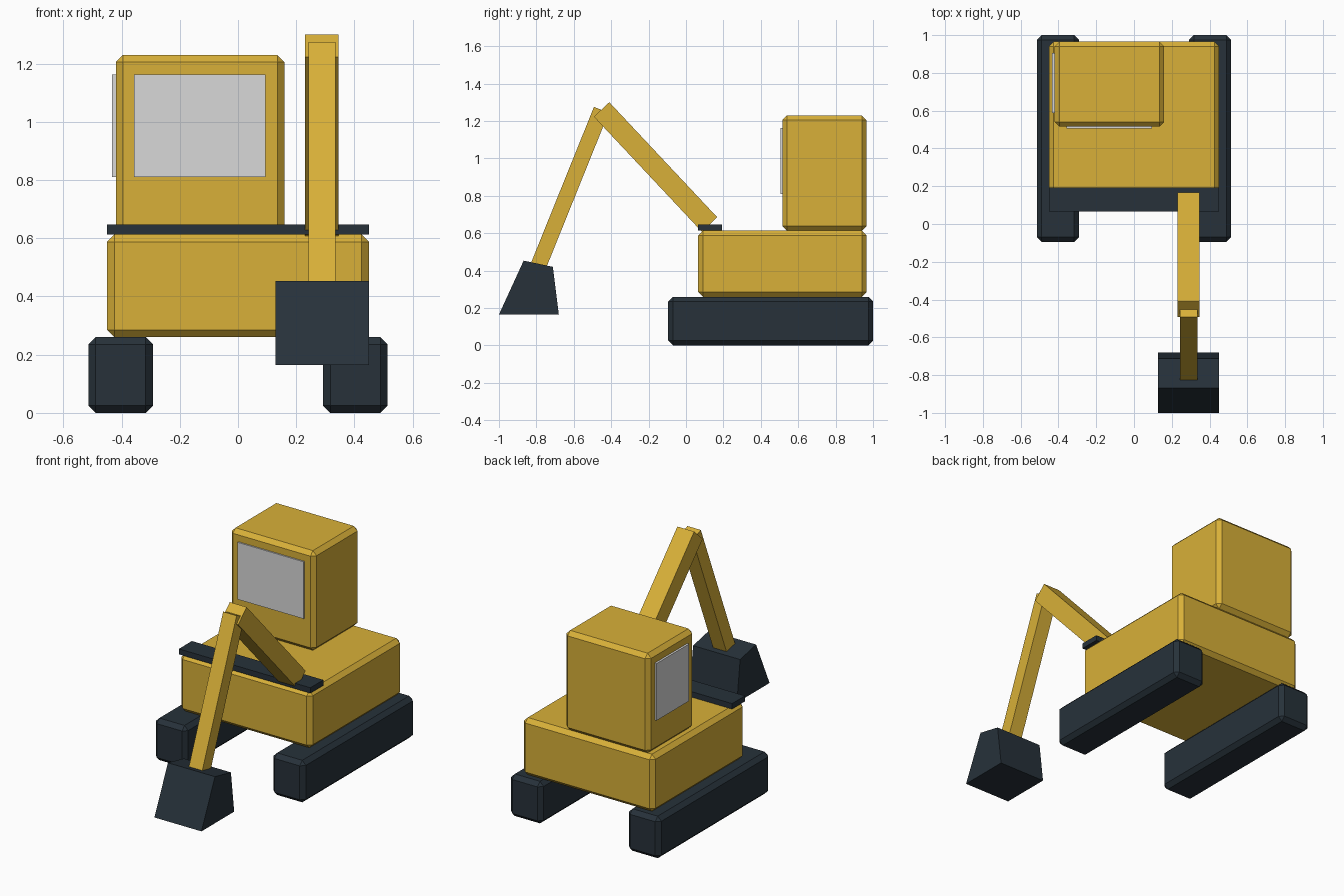
import bpy
import bmesh
from mathutils import Vector

if "Cube" in bpy.data.objects:
    bpy.data.objects.remove(bpy.data.objects["Cube"])


def make_material(name, color):
    mat = bpy.data.materials.new(name)
    mat.use_nodes = True
    mat.diffuse_color = color
    mat.node_tree.nodes["Principled BSDF"].inputs["Base Color"].default_value = color
    return mat


yellow = make_material("yellow paint", (0.69, 0.435, 0.04, 1))
dark = make_material("dark steel", (0.02, 0.031, 0.042, 1))
glass = make_material("grey glass", (0.69, 0.69, 0.69, 1))


def finish(name, bm, mat):
    bmesh.ops.recalc_face_normals(bm, faces=bm.faces)
    mesh = bpy.data.meshes.new(name)
    bm.to_mesh(mesh)
    bm.free()
    mesh.materials.append(mat)
    obj = bpy.data.objects.new(name, mesh)
    bpy.context.collection.objects.link(obj)
    return obj


def side_prism(name, x_range, outline, mat):
    """Extrude a (y, z) outline across the x range."""
    bm = bmesh.new()
    x0, x1 = x_range
    face = bm.faces.new([bm.verts.new((x0, y, z)) for y, z in outline])
    extruded = bmesh.ops.extrude_face_region(bm, geom=[face])["geom"]
    verts = [v for v in extruded if isinstance(v, bmesh.types.BMVert)]
    bmesh.ops.translate(bm, verts=verts, vec=(x1 - x0, 0, 0))
    return finish(name, bm, mat)


def box(name, x_range, y_range, z_range, mat, chamfer=0):
    (y0, y1), (z0, z1) = y_range, z_range
    obj = side_prism(name, x_range, [(y0, z0), (y1, z0), (y1, z1), (y0, z1)], mat)
    if chamfer:
        bevel = obj.modifiers.new("chamfer", 'BEVEL')
        bevel.width = chamfer
        bevel.segments = 1
    return obj


def beam(name, x_range, start, end, width, mat):
    """Bar whose upper edge runs from start to end; its width lies to the right."""
    a, b = Vector(start), Vector(end)
    along = (b - a).normalized()
    across = Vector((along.y, -along.x)) * width
    return side_prism(name, x_range, [a, b, b + across, a + across], mat)


# Tracks
for side, x_range in (("left", (0.292, 0.514)), ("right", (-0.514, -0.292))):
    box(side + "_track", x_range, (-0.095, 1.0), (0, 0.26), dark, 0.025)

# Body, cab and front deck plate
box("body", (-0.45, 0.45), (0.065, 0.965), (0.26, 0.613), yellow, 0.025)
box("cab", (-0.42, 0.16), (0.515, 0.965), (0.613, 1.23), yellow, 0.025)
box("deck_plate", (-0.45, 0.45), (0.065, 0.192), (0.613, 0.647), dark)

# Windows
box("front_window", (-0.358, 0.095), (0.506, 0.5155), (0.81, 1.163), glass)
box("side_window", (-0.433, -0.4195), (0.587, 0.905), (0.81, 1.163), glass)

# Digging arm
beam("boom", (0.231, 0.346), (0.167, 0.685), (-0.41, 1.30), -0.113, yellow)
beam("stick", (0.243, 0.335), (-0.835, 0.425), (-0.492, 1.275), 0.085, yellow)

# Bucket
side_prism("bucket", (0.128, 0.45),
           [(-1.0, 0.165), (-0.68, 0.165), (-0.712, 0.42), (-0.868, 0.453)], dark)
